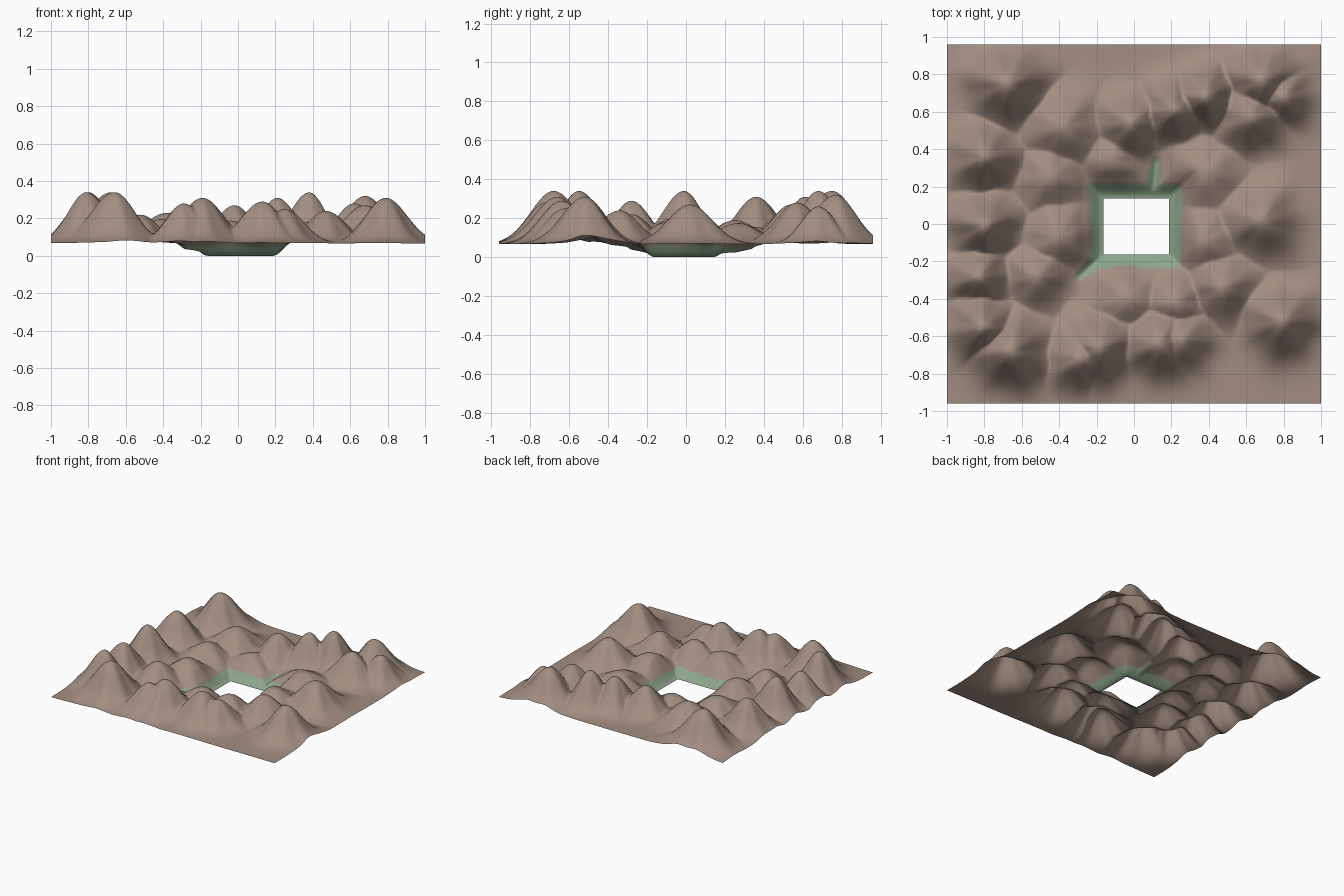
import bpy, bmesh, math
from mathutils import Vector

if "Cube" in bpy.data.objects:
    bpy.data.objects.remove(bpy.data.objects["Cube"])

# mountains: x, y, peak height, spread
PEAKS = [
    (-.68, .75, .34, .12), (-.80, .36, .31, .105), (-.38, .52, .23, .12),
    (-.02, .54, .27, .10), (.21, .61, .31, .095), (.38, .68, .34, .095),
    (.68, .77, .32, .11), (.62, .57, .28, .105), (.80, .68, .26, .09),
    (.38, .27, .18, .12), (-.45, .25, .19, .11), (-.12, .34, .16, .10),
    (-.80, -.01, .34, .10), (-.40, -.07, .20, .11), (-.83, -.28, .29, .095),
    (-.52, -.28, .22, .10), (-.81, -.55, .34, .10), (-.66, -.68, .34, .115),
    (-.19, -.66, .31, .11), (-.29, -.72, .28, .10), (.13, -.64, .29, .11),
    (.25, -.62, .25, .10), (-.04, -.40, .19, .11),
    (.22, -.42, .21, .10), (.47, -.34, .24, .105), (.37, -.09, .19, .11),
    (.68, .02, .27, .115), (.79, -.52, .31, .11)]
# low passes leading out of the central basin
PASSES = [((-.15, -.15), (-.29, -.28)), ((.10, .14), (.12, .33))]
NX, NY, HX, HY = 160, 154, 1.0, .96


def smooth(t):
    t = max(0, min(1, t))
    return t * t * (3 - 2 * t)


def pass_distance(x, y, a, b):
    # distance to the pass centreline, which climbs as it leaves the basin
    a, b, p = Vector(a), Vector(b), Vector((x, y))
    t = max(0, min(1, (p - a).dot(b - a) / (b - a).length_squared))
    return (p - a - (b - a) * t).length + .025 + .03 * t


def basin_distance(x, y):
    d = max(abs(x - .0125) - .175, abs(y + .01) - .15)
    return max(0, min([d] + [pass_distance(x, y, a, b) for a, b in PASSES]))


def height(x, y):
    d = basin_distance(x, y)
    base = .045 * smooth(d / .09) + .022 * smooth(d / .3)
    top = 0
    for i, (px, py, h, s) in enumerate(PEAKS):
        dx, dy = x - px, y - py
        ang = math.atan2(dy, dx)
        # gentle ridges running down each slope
        ridge = 1 + .06 * math.sin(3 * ang + i * 2.1) + .03 * math.sin(7 * ang + i)
        r2 = (dx * dx + dy * dy) / (s * ridge) ** 2
        top = max(top, (h - .067) * math.exp(-r2 / 2))
    return base + top * smooth(d / .16)


def material(name, color):
    m = bpy.data.materials.new(name)
    m.diffuse_color = (*color, 1)
    m.use_nodes = True
    m.node_tree.nodes["Principled BSDF"].inputs["Base Color"].default_value = m.diffuse_color
    return m


# height field sheet with a rectangular opening in the basin floor
bm = bmesh.new()
rows = []
for j in range(NY + 1):
    y = -HY + 2 * HY * j / NY
    rows.append([bm.verts.new((x, y, height(x, y)))
                 for x in (-HX + 2 * HX * i / NX for i in range(NX + 1))])
for j in range(NY):
    for i in range(NX):
        quad = (rows[j][i], rows[j][i + 1], rows[j + 1][i + 1], rows[j + 1][i])
        c = sum((v.co for v in quad), Vector()) / 4
        if abs(c.x - .0125) < .175 and abs(c.y + .01) < .15:
            continue
        f = bm.faces.new(quad)
        f.smooth = True
        # grassy basin rim
        f.material_index = 1 if c.z < .056 and basin_distance(c.x, c.y) < .075 else 0
bmesh.ops.delete(bm, geom=[v for v in bm.verts if not v.link_faces], context='VERTS')
mesh = bpy.data.meshes.new("mountain_terrain")
bm.to_mesh(mesh)
bm.free()
mesh.materials.append(material("rock_brown", (.36, .27, .22)))
mesh.materials.append(material("grass_green", (.27, .38, .26)))
terrain = bpy.data.objects.new("mountain_terrain", mesh)
bpy.context.collection.objects.link(terrain)
